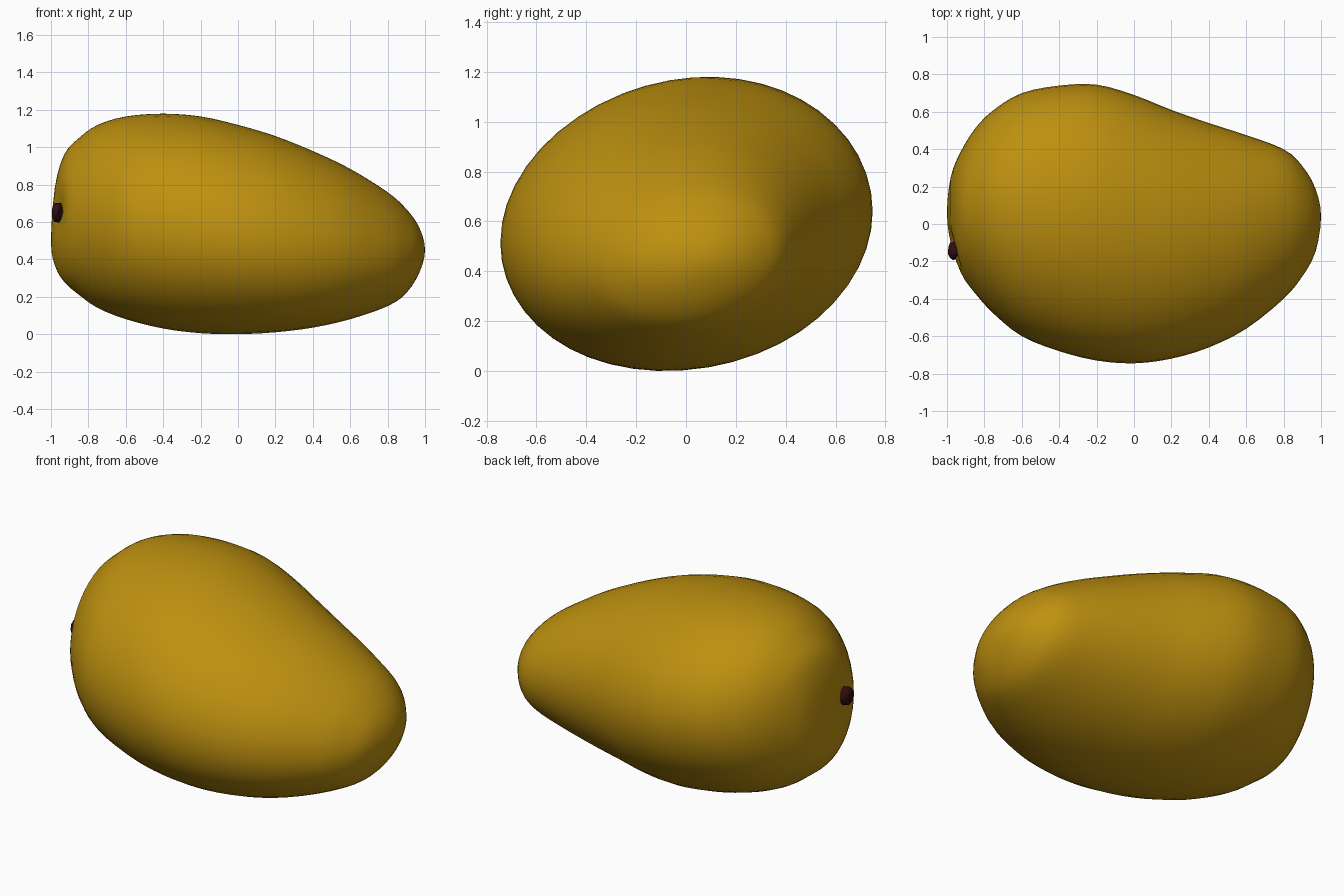
import bpy
import bmesh
import math
import random
from mathutils import Vector

random.seed(4)
default_cube = bpy.data.objects.get("Cube")
if default_cube:
    bpy.data.objects.remove(default_cube, do_unlink=True)


def make_material(name, colour):
    material = bpy.data.materials.new(name)
    material.use_nodes = True
    material.diffuse_color = colour
    material.node_tree.nodes["Principled BSDF"].inputs["Base Color"].default_value = colour
    return material


def finish(mesh_data, name, material, angle):
    bmesh.ops.recalc_face_normals(mesh_data, faces=mesh_data.faces)
    mesh = bpy.data.meshes.new(name)
    mesh_data.to_mesh(mesh)
    mesh_data.free()
    mesh.materials.append(material)
    part = bpy.data.objects.new(name, mesh)
    bpy.context.collection.objects.link(part)
    bpy.ops.object.select_all(action="DESELECT")
    part.select_set(True)
    bpy.context.view_layer.objects.active = part
    bpy.ops.object.shade_smooth_by_angle(angle=math.radians(angle))
    return part


def smooth_stations(stations, steps):
    """Spline through the stations; mirrored end points keep both tips round."""
    def mirrored(s):
        return (s[0], s[2], s[1], s[4], s[3])
    points = [mirrored(stations[1])] + stations + [mirrored(stations[-2])]
    result = []
    for i in range(1, len(points) - 2):
        for k in range(steps):
            t = k / steps
            result.append([
                b + t * ((c - a) + t * ((2 * a - 5 * b + 4 * c - d)
                         + t * (3 * b - a - 3 * c + d))) / 2
                for a, b, c, d in zip(*points[i - 1:i + 3])])
    result.append(list(stations[-1]))
    return result


# Cross-section limits along the fruit: x, y low, y high, z low, z high
STATIONS = [
    (-1, .06, .06, .5, .5),
    (-.98, -.12, .25, .37, .78),
    (-.93, -.26, .38, .28, .96),
    (-.85, -.37, .51, .21, 1.05),
    (-.75, -.48, .61, .14, 1.12),
    (-.6, -.6, .7, .08, 1.165),
    (-.4, -.68, .74, .03, 1.18),
    (-.2, -.73, .745, .005, 1.165),
    (0, -.745, .69, 0, 1.12),
    (.2, -.72, .61, .01, 1.06),
    (.4, -.66, .54, .035, .98),
    (.6, -.56, .475, .08, .885),
    (.8, -.4, .4, .15, .76),
    (.9, -.28, .31, .22, .67),
    (.97, -.15, .19, .33, .57),
    (1, .04, .04, .45, .45),
]
SIDES = 48
TILT = 0.085
STEM = Vector((-0.965, -0.14, 0.65))

skin = make_material("mango yellow", (0.51, 0.28, 0.005, 1))
bark = make_material("stem brown", (0.03, 0.004, 0.006, 1))

# Fruit body: lofted, slightly sheared elliptical rings
bm = bmesh.new()
rings = []
rows = smooth_stations(STATIONS, 3)
for x, y_low, y_high, z_low, z_high in rows[1:-1]:
    ring = []
    for i in range(SIDES):
        angle = math.tau * i / SIDES
        y = (y_low + y_high) / 2 + (y_high - y_low) / 2 * math.cos(angle)
        z = (z_low + z_high) / 2 + (z_high - z_low) / 2 * math.sin(angle + TILT)
        ring.append(bm.verts.new((x, y, z)))
    rings.append(ring)
for first, second in zip(rings, rings[1:]):
    for i in range(SIDES):
        j = (i + 1) % SIDES
        bm.faces.new((first[i], first[j], second[j], second[i]))
for row, ring in ((rows[0], rings[0]), (rows[-1], rings[-1])):
    tip = bm.verts.new((row[0], row[1], row[3]))
    for i in range(SIDES):
        bm.faces.new((tip, ring[i], ring[(i + 1) % SIDES]))

# Shallow hollow around the stem
for v in bm.verts:
    if v.co.x < -0.7:
        distance = (v.co - STEM).length
        v.co.x += 0.03 * math.exp(-(distance / 0.1) ** 2)
finish(bm, "fruit_body", skin, 60)

# Stem stub: a small rough knob
bm = bmesh.new()
bmesh.ops.create_icosphere(bm, subdivisions=2, radius=1)
for v in bm.verts:
    rough = random.uniform(0.85, 1.12)
    v.co = STEM + Vector((v.co.x * 0.032, v.co.y * 0.05, v.co.z * 0.056)) * rough
finish(bm, "stem_stub", bark, 40)
